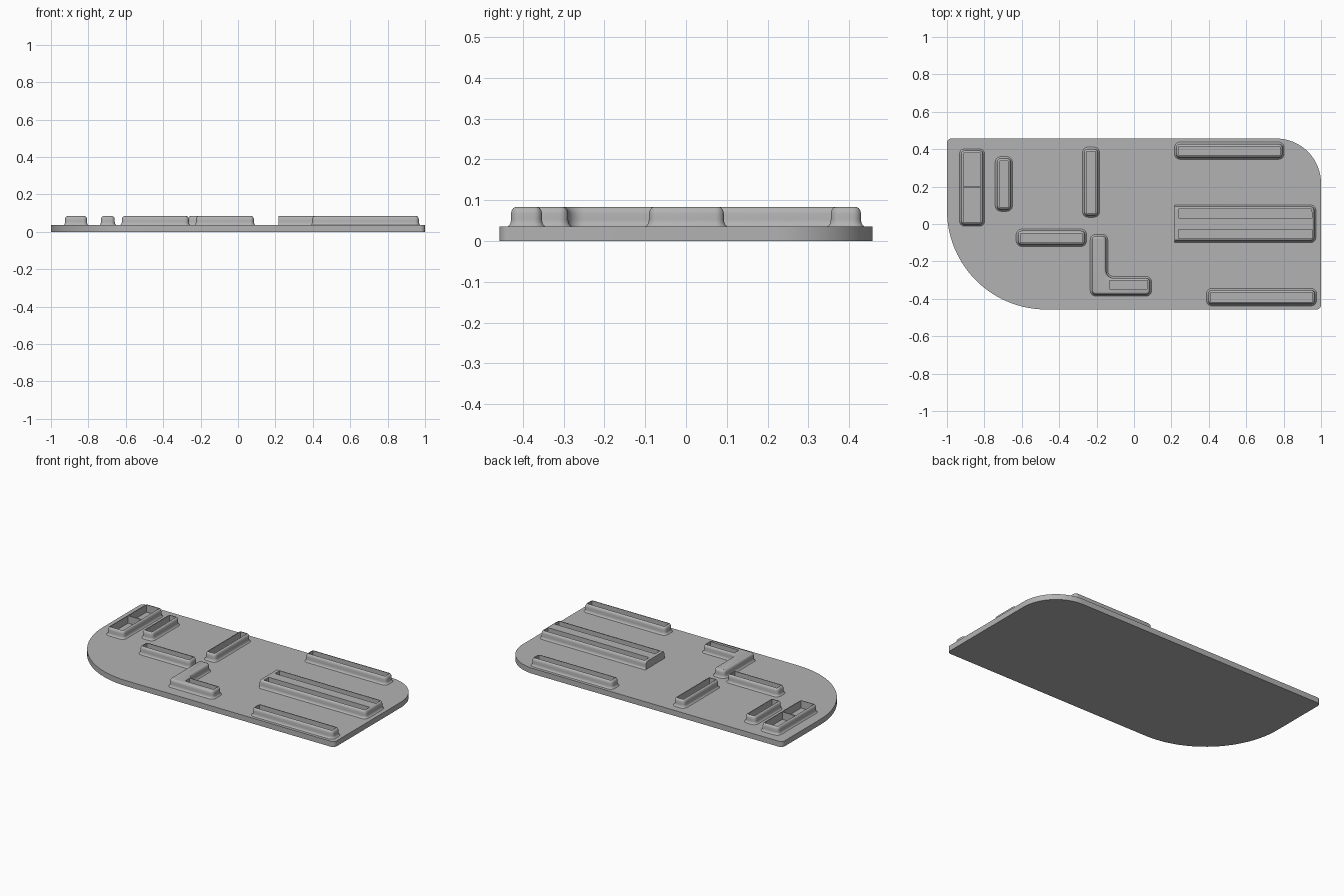
import bpy, bmesh, math
from mathutils import Vector

cube = bpy.data.objects.get("Cube")
if cube:
    bpy.data.objects.remove(cube, do_unlink=True)

grey = bpy.data.materials.new("plain grey")
grey.use_nodes = True
grey.diffuse_color = (0.45, 0.45, 0.45, 1)
grey.node_tree.nodes["Principled BSDF"].inputs["Base Color"].default_value = grey.diffuse_color

PLATE_TOP = 0.035
RIM = 0.083
# Ridge cross-section: inset from the footprint, height
PROFILE = [(0, 0.034), (0, PLATE_TOP), (0.005, 0.039), (0.008, 0.045), (0.009, 0.053),
           (0.009, 0.067), (0.011, 0.075), (0.015, 0.081), (0.02, RIM)]


def rounded(corners, radii, inset=0.0, steps=6):
    """Counter-clockwise outline moved inwards, with an arc at every corner."""
    points = []
    for i, c in enumerate(corners):
        here = Vector(c)
        d0 = (here - Vector(corners[i - 1])).normalized()
        d1 = (Vector(corners[(i + 1) % len(corners)]) - here).normalized()
        turn = 1 if d0.cross(d1) > 0 else -1
        n0, n1 = Vector((-d0.y, d0.x)), Vector((-d1.y, d1.x))
        r = max(radii[i] - turn * inset, 0.001)
        centre = here + (n0 + n1) * (inset + turn * r)
        for k in range(steps + 1):
            a = math.pi / 2 * k / steps
            points.append(centre - turn * r * (n0 * math.cos(a) + n1 * math.sin(a)))
    return points


def box(x0, x1, y0, y1):
    return [(x0, y0), (x1, y0), (x1, y1), (x0, y1)]


def ring(bm, points, z):
    return [bm.verts.new((p[0], p[1], z)) for p in points]


def skin(bm, low, high):
    for i in range(len(low)):
        j = (i + 1) % len(low)
        bm.faces.new((low[i], low[j], high[j], high[i]))


def finish(bm, name):
    bmesh.ops.remove_doubles(bm, verts=bm.verts, dist=0.00005)
    bmesh.ops.recalc_face_normals(bm, faces=bm.faces)
    mesh = bpy.data.meshes.new(name)
    bm.to_mesh(mesh)
    bm.free()
    mesh.materials.append(grey)
    obj = bpy.data.objects.new(name, mesh)
    bpy.context.collection.objects.link(obj)
    bpy.ops.object.select_all(action='DESELECT')
    obj.select_set(True)
    bpy.context.view_layer.objects.active = obj
    bpy.ops.object.shade_smooth_by_angle(angle=math.radians(35))


def ridge(name, corners, slots, cut_x=None):
    """Raised rim with flared foot, rounded top and open slots; cut_x squares off one end."""
    bm = bmesh.new()
    rings = []
    for inset, z in PROFILE:
        pts = rounded(corners, [0.03] * len(corners), inset)
        if cut_x is not None:
            pts = [Vector((max(p.x, cut_x), p.y)) for p in pts]
        rings.append(ring(bm, pts, z))
    for low, high in zip(rings, rings[1:]):
        skin(bm, low, high)
    # Slot walls
    loops = [rings[-1]]
    for slot in slots:
        top = ring(bm, box(*slot), RIM)
        skin(bm, top, ring(bm, box(*slot), 0.034))
        loops.append(top)
    bmesh.ops.remove_doubles(bm, verts=bm.verts, dist=0.00005)
    # Flat rim around the slots
    edges = [e for e in bm.edges if all(abs(v.co.z - RIM) < 1e-5 for v in e.verts)
             and len(e.link_faces) == 1]
    bmesh.ops.triangle_fill(bm, edges=edges, use_beauty=True, normal=(0, 0, 1))
    finish(bm, name)


def simple_ridge(name, x0, x1, y0, y1, wall=0.022):
    ridge(name, box(x0, x1, y0, y1), [(x0 + wall, x1 - wall, y0 + wall, y1 - wall)])


# Base plate with two large rounded corners
bm = bmesh.new()
outline = rounded(box(-1, 1, -0.457, 0.457), [0.53, 0.025, 0.24, 0.025], steps=24)
bottom, top = ring(bm, outline, 0), ring(bm, outline, PLATE_TOP)
skin(bm, bottom, top)
bm.faces.new(top)
bm.faces.new(bottom[::-1])
finish(bm, "base_plate")

# Single-slot ridges
simple_ridge("short_ridge", -0.742, -0.65, 0.068, 0.36)
simple_ridge("middle_ridge", -0.276, -0.184, 0.036, 0.411)
simple_ridge("cross_ridge", -0.63, -0.254, -0.12, -0.027)
simple_ridge("back_ridge", 0.216, 0.803, 0.346, 0.438)
simple_ridge("front_ridge", 0.387, 0.976, -0.438, -0.344)

# Two pockets split by a thin divider
ridge("pocket_ridge", box(-0.934, -0.798, -0.012, 0.402),
      [(-0.912, -0.82, 0.01, 0.194), (-0.912, -0.82, 0.2, 0.38)])

# Wide ridge with two long slots and a square end
ridge("double_ridge", box(0.13, 0.973, -0.1, 0.102),
      [(0.238, 0.951, -0.077, -0.03), (0.238, 0.951, 0.033, 0.08)], cut_x=0.217)

# L-shaped ridge
ridge("angled_ridge",
      [(-0.234, -0.386), (0.094, -0.386), (0.094, -0.28), (-0.14, -0.28),
       (-0.14, -0.055), (-0.234, -0.055)],
      [(-0.212, -0.164, -0.364, -0.077), (-0.13, 0.072, -0.348, -0.302)])
